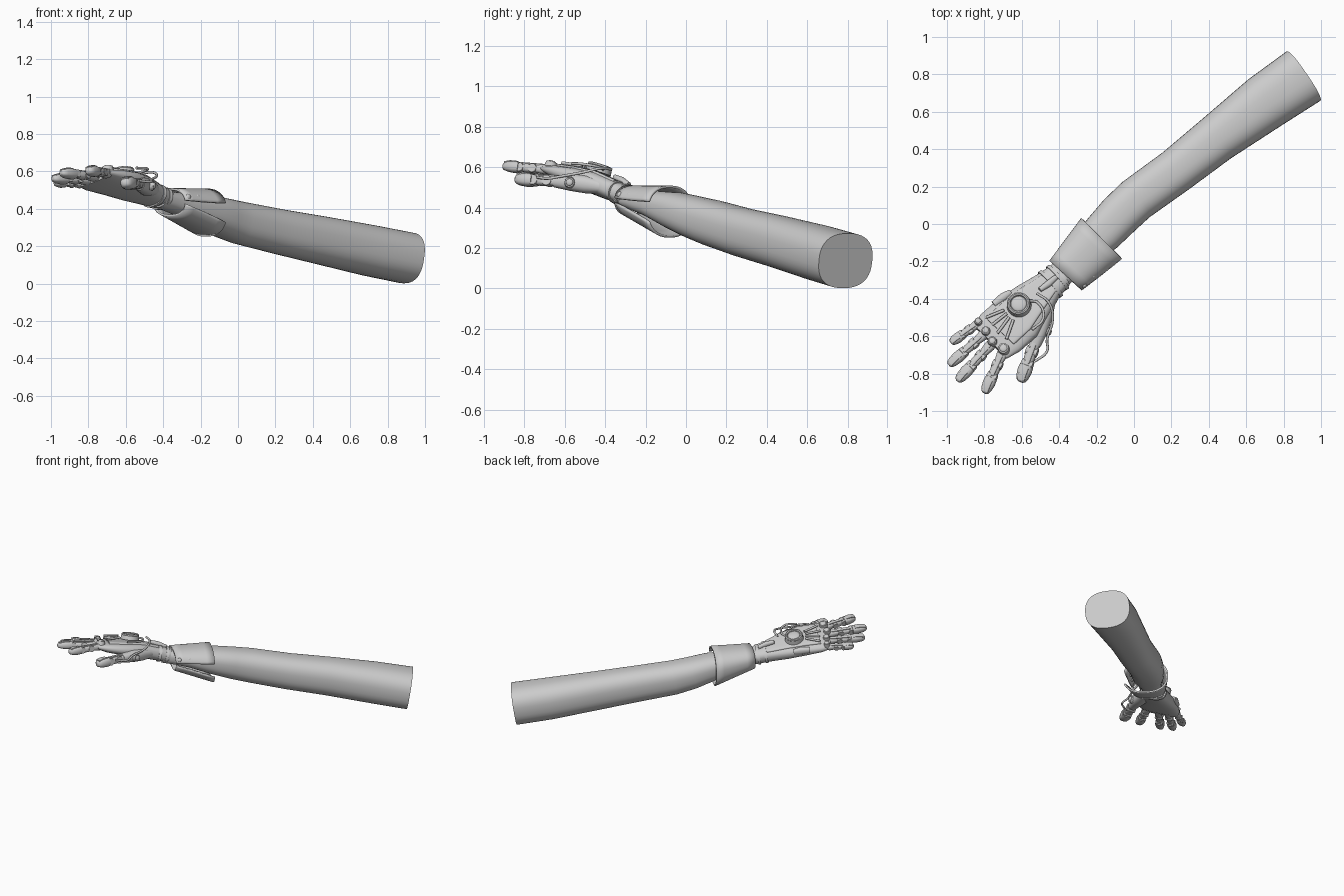
import bpy, bmesh, math
from mathutils import Vector as V, Matrix

cube = bpy.data.objects.get("Cube")
if cube:
    bpy.data.objects.remove(cube, do_unlink=True)

grey = bpy.data.materials.new("plain_grey")
grey.use_nodes = True
TONE = (0.6, 0.6, 0.6, 1)
grey.diffuse_color = TONE
grey.node_tree.nodes["Principled BSDF"].inputs["Base Color"].default_value = TONE
UP = V((0, 0, 1))
N = V((-0.08, 0.29, 0.945)).normalized()   # direction out of the back of the hand


def finish(ob, angle=40):
    ob.data.materials.clear()
    ob.data.materials.append(grey)
    bpy.ops.object.select_all(action="DESELECT")
    bpy.context.view_layer.objects.active = ob
    ob.select_set(True)
    bpy.ops.object.shade_smooth_by_angle(angle=math.radians(angle))
    return ob


def from_bmesh(name, bm, angle=40):
    bmesh.ops.recalc_face_normals(bm, faces=bm.faces[:])
    me = bpy.data.meshes.new(name)
    bm.to_mesh(me)
    bm.free()
    ob = bpy.data.objects.new(name, me)
    bpy.context.collection.objects.link(ob)
    return finish(ob, angle)


def rounded(a, p):
    c, s = math.cos(a), math.sin(a)
    return (math.copysign(abs(c) ** (2 / p), c), math.copysign(abs(s) ** (2 / p), s))


def loft(name, rows, n=28, p=2.3):
    """Skin through sections, each given by two side points and a half height."""
    rows = [(V(a), V(b), h) for a, b, h in rows]
    mids = [(a + b) / 2 for a, b, h in rows]
    bm, rings = bmesh.new(), []
    for i, (a, b, h) in enumerate(rows):
        along = mids[min(i + 1, len(mids) - 1)] - mids[max(i - 1, 0)]
        side = (b - a) / 2
        up = along.cross(side).normalized() * h
        ring = []
        for k in range(n):
            c, s = rounded(math.tau * k / n, p)
            ring.append(bm.verts.new(mids[i] + side * c + up * s))
        rings.append(ring)
    for r, q in zip(rings, rings[1:]):
        for k in range(n):
            bm.faces.new((r[k], r[(k + 1) % n], q[(k + 1) % n], q[k]))
    bm.faces.new(rings[0])
    bm.faces.new(rings[-1])
    return from_bmesh(name, bm)


def limb(name, pts, up=UP, **kw):
    """Loft along a centre line of (point, half width, half height)."""
    mids = [V(p) for p, w, h in pts]
    rows = []
    for i, (p, w, h) in enumerate(pts):
        along = mids[min(i + 1, len(pts) - 1)] - mids[max(i - 1, 0)]
        side = along.cross(up).normalized() * w
        rows.append((mids[i] - side, mids[i] + side, h))
    return loft(name, rows, **kw)


def place(p, axis):
    return Matrix.Translation(V(p)) @ V(axis).to_track_quat("Z", "Y").to_matrix().to_4x4()


def disc(name, p, axis, r, depth, top=0.8):
    bm = bmesh.new()
    bmesh.ops.create_cone(bm, cap_ends=True, segments=24, radius1=r, radius2=r * top,
                          depth=depth, matrix=place(p, axis))
    return from_bmesh(name, bm, 30)


def ball(name, p, r, axis=UP, flat=1.0):
    bm = bmesh.new()
    m = place(p, axis) @ Matrix.Diagonal((1, 1, flat, 1))
    bmesh.ops.create_uvsphere(bm, u_segments=16, v_segments=10, radius=r, matrix=m)
    return from_bmesh(name, bm)


def tube(name, pts, r):
    cu = bpy.data.curves.new(name, "CURVE")
    cu.dimensions, cu.bevel_depth, cu.bevel_resolution = "3D", r, 3
    cu.use_fill_caps, cu.resolution_u = True, 6
    sp = cu.splines.new("BEZIER")
    sp.bezier_points.add(len(pts) - 1)
    for bp, p in zip(sp.bezier_points, pts):
        bp.co = p
        bp.handle_left_type = bp.handle_right_type = "AUTO"
    ob = bpy.data.objects.new(name, cu)
    bpy.context.collection.objects.link(ob)
    bpy.ops.object.select_all(action="DESELECT")
    bpy.context.view_layer.objects.active = ob
    ob.select_set(True)
    bpy.ops.object.convert(target="MESH")
    return finish(bpy.context.view_layer.objects.active)


def on_hand(x, y, lift=0.0):
    """Point above the mid plane of the palm."""
    return V((x, y, 0.525 - (N.x * (x + 0.61) + N.y * (y + 0.45)) / N.z)) + N * lift


# Arm, from the cut upper end down to the wrist
limb("arm", [((0.905, 0.79, 0.137), 0.16, 0.137), ((0.70, 0.65, 0.178), 0.152, 0.136),
             ((0.44, 0.455, 0.233), 0.13, 0.128), ((0.225, 0.285, 0.277), 0.121, 0.12),
             ((0.01, 0.13, 0.325), 0.119, 0.113), ((-0.08, 0.045, 0.352), 0.117, 0.105),
             ((-0.17, -0.05, 0.385), 0.11, 0.092), ((-0.29, -0.17, 0.42), 0.08, 0.065),
             ((-0.37, -0.25, 0.44), 0.07, 0.053), ((-0.43, -0.31, 0.457), 0.068, 0.05)],
     n=40, p=2.5)

# Flared cuff, open along the thumb side with the slit widening to the elbow
bm = bmesh.new()
grid, STEPS = [], 44
for i in range(6):
    t = i / 5
    mid = V((-0.365, -0.275, 0.435)).lerp(V((-0.17, -0.08, 0.38)), t)
    side = V((0.083, -0.075, 0)).lerp(V((0.108, -0.108, 0)), t)
    h = 0.07 + 0.053 * t
    a0, a1 = math.radians(6 + 14 * t), math.radians(356 - 16 * t)
    row = []
    for k in range(STEPS + 1):
        c, s = rounded(a0 + (a1 - a0) * k / STEPS, 2.4)
        row.append(bm.verts.new(mid + side * c + UP * h * s))
    grid.append(row)
for r, q in zip(grid, grid[1:]):
    for k in range(STEPS):
        bm.faces.new((r[k], r[k + 1], q[k + 1], q[k]))
cuff = from_bmesh("cuff", bm)
solid = cuff.modifiers.new("thickness", "SOLIDIFY")
solid.thickness, solid.offset = 0.012, 0
for i in range(4):
    p = V((-0.265, -0.33, 0.465)).lerp(V((-0.12, -0.18, 0.462)), i / 3)
    ball(f"cuff_rivet_{i + 1}", p, 0.015, (1, -1, 0.5), 0.7)

# Palm and the layered plates on the back of the hand
palm = [((-0.44, -0.22, 0.435), (-0.345, -0.325, 0.465), 0.05),
        ((-0.51, -0.27, 0.45), (-0.40, -0.39, 0.495), 0.052),
        ((-0.63, -0.34, 0.475), (-0.455, -0.49, 0.54), 0.055),
        ((-0.735, -0.41, 0.50), (-0.52, -0.60, 0.57), 0.048),
        ((-0.82, -0.485, 0.515), (-0.61, -0.68, 0.59), 0.038),
        ((-0.86, -0.54, 0.528), (-0.68, -0.72, 0.60), 0.022)]
loft("palm", palm, p=2.6)
plate = []
for a, b, h in palm[1:5]:
    a, b = V(a) + N * h * 0.75, V(b) + N * h * 0.75
    plate.append((a.lerp(b, 0.14), a.lerp(b, 0.86), 0.016))
loft("back_plate", plate, n=32, p=5)
for i, t in enumerate((0.15, 0.75)):
    a, b = (V(palm[0][j]).lerp(V(palm[1][j]), t) for j in (0, 1))
    step = (V(palm[1][0]) - V(palm[0][0])) * 0.22
    e = (b - a) * 0.06
    loft(f"wrist_band_{i + 1}", [(a - e, b + e, 0.058), (a - e + step, b + e + step, 0.059)])

# Round hub on the back of the hand
hub = on_hand(-0.61, -0.45, 0.066)
disc("hub_base", hub, N, 0.066, 0.03, 0.92)
bm = bmesh.new()
ring, SEG = [], 32
for k in range(SEG):
    m = place(hub + N * 0.016, N) @ Matrix.Rotation(math.tau * k / SEG, 4, "Z")
    ring.append([bm.verts.new(m @ V((0.053 + 0.01 * math.cos(j * math.tau / 8), 0,
                                     0.01 * math.sin(j * math.tau / 8)))) for j in range(8)])
for k in range(SEG):
    r, q = ring[k], ring[(k + 1) % SEG]
    for j in range(8):
        bm.faces.new((r[j], r[(j + 1) % 8], q[(j + 1) % 8], q[j]))
from_bmesh("hub_ring", bm)
ball("hub_dome", hub + N * 0.012, 0.044, N, 0.3)


def finger(name, a, b, r, up=N):
    """Three segments with narrow joints, hinge pins and a nail plate."""
    a, b = V(a), V(b)
    shape = [(0, 0.8), (0.08, 1), (0.3, 0.72), (0.36, 0.7), (0.37, 0.85), (0.5, 0.85),
             (0.6, 0.66), (0.63, 0.66), (0.64, 1.05), (0.76, 1.12), (0.9, 0.95),
             (0.97, 0.72), (1, 0.35)]
    limb(name, [(a.lerp(b, t), r * w, r * w * 0.85) for t, w in shape], up=up, n=18, p=2.7)
    d = (b - a).normalized()
    side = d.cross(up).normalized()
    for i, t in enumerate((0.335, 0.615)):
        disc(f"{name}_hinge_{i + 1}", a.lerp(b, t), side, r * 0.72, r * 1.8, 1)
    top = side.cross(d) * r
    limb(name + "_nail", [(a.lerp(b, t) + top * w, r * 0.62, r * 0.2)
                          for t, w in ((0.7, 0.82), (0.84, 0.85), (0.96, 0.6))], up=up, n=16, p=5)
    limb(name + "_strip", [(a.lerp(b, t) + top * 0.7, r * 0.4, r * 0.2)
                           for t in (0.08, 0.34, 0.6)], up=up, n=12, p=4)


# Fingers, knuckle bolts and tendon rods running back to the hub
specs = {"index": ((-0.695, -0.675), (-0.80, -0.905, 0.605), 0.030, 0.033),
         "middle": ((-0.755, -0.635), (-0.945, -0.84, 0.593), 0.029, 0.027),
         "ring": ((-0.79, -0.58), (-0.99, -0.755, 0.562), 0.028, 0.026),
         "little": ((-0.83, -0.53), (-0.98, -0.635, 0.54), 0.025, 0.022)}
for name, (k, tip, r, bolt) in specs.items():
    finger(name + "_finger", on_hand(*k), tip, r)
    base = on_hand(*k, 0.026)
    disc(name + "_knuckle_bolt", base, N, bolt, 0.03, 0.85)
    ball(name + "_knuckle_cap", base + N * 0.014, bolt * 0.65, N, 0.4)
    start = on_hand(*k, 0.046).lerp(hub, 0.2)
    end = start.lerp(hub, 0.55) + N * 0.004
    tube(name + "_tendon", [start, start.lerp(end, 0.5), end], 0.008)

# Thumb with its fleshy base and pivot disc
limb("thumb_base", [((-0.45, -0.40, 0.50), 0.035, 0.03), ((-0.485, -0.49, 0.515), 0.05, 0.045),
                    ((-0.505, -0.57, 0.525), 0.045, 0.042), ((-0.53, -0.65, 0.53), 0.03, 0.03)])
finger("thumb", (-0.515, -0.60, 0.527), (-0.607, -0.845, 0.54), 0.035)
disc("thumb_pivot", (-0.462, -0.575, 0.525), (1, -0.2, 0.1), 0.03, 0.025)
ball("thumb_pivot_cap", (-0.449, -0.577, 0.526), 0.018, (1, -0.2, 0.1), 0.5)

# Side actuator on the little finger edge, wrist piston and cables
limb("edge_actuator", [((-0.66, -0.365, 0.51), 0.016, 0.018), ((-0.70, -0.392, 0.52), 0.024, 0.026),
                       ((-0.75, -0.43, 0.525), 0.018, 0.02)])
limb("wrist_piston", [(on_hand(-0.415, -0.29, 0.02), 0.014, 0.014),
                      (on_hand(-0.455, -0.33, 0.035), 0.018, 0.018),
                      (on_hand(-0.50, -0.365, 0.045), 0.013, 0.013)])
tube("thumb_cable", [(-0.52, -0.37, 0.59), (-0.455, -0.42, 0.595), (-0.435, -0.51, 0.575),
                     (-0.465, -0.62, 0.555), (-0.465, -0.68, 0.545), (-0.53, -0.735, 0.55)], 0.007)
tube("hub_cable", [hub + V((0.055, 0.02, 0)), on_hand(-0.51, -0.44, 0.07),
                   on_hand(-0.48, -0.52, 0.06), on_hand(-0.54, -0.58, 0.05)], 0.007)
